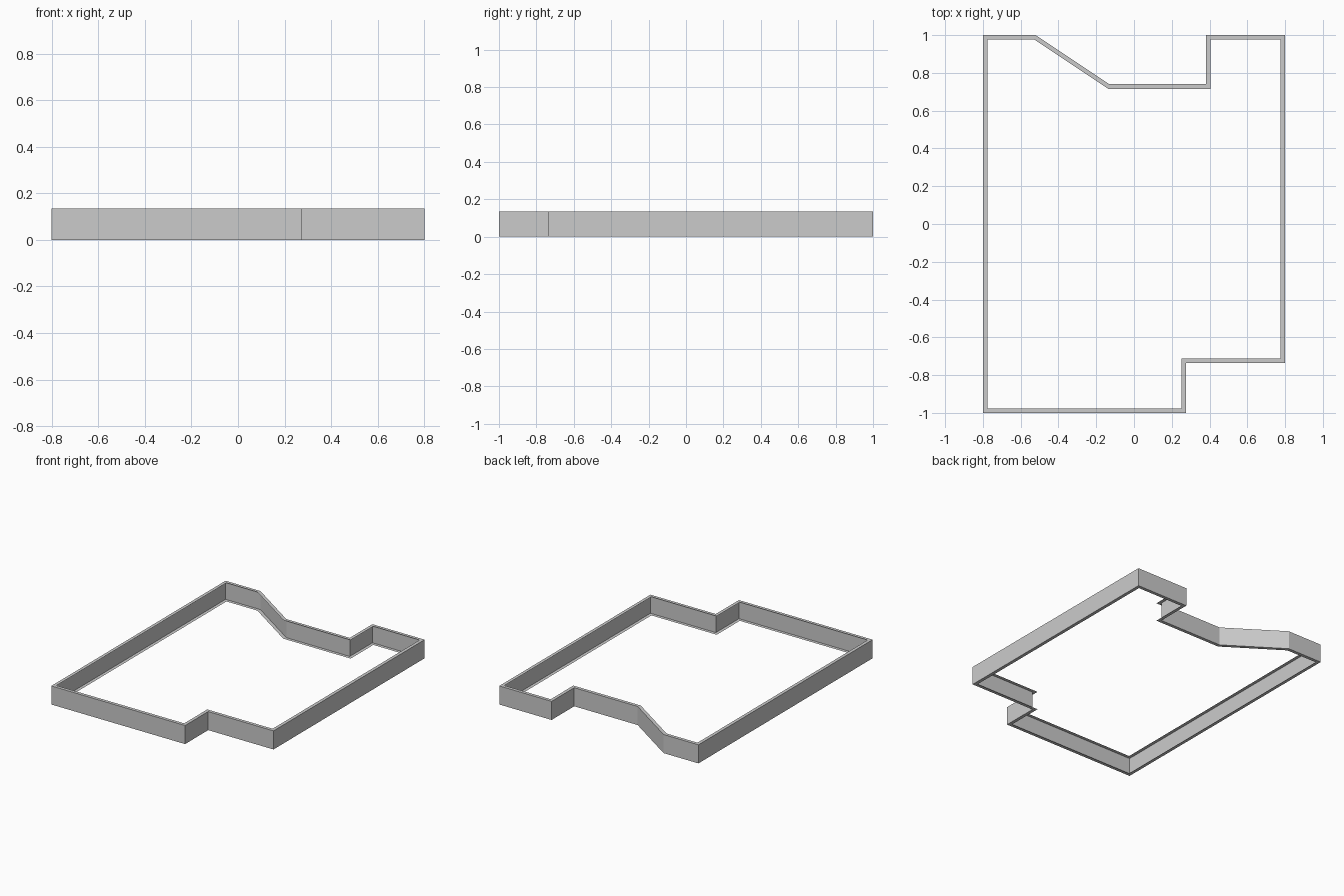
import bpy, bmesh
from mathutils import Vector

if "Cube" in bpy.data.objects:
    bpy.data.objects.remove(bpy.data.objects["Cube"])

HEIGHT, LIP = 0.135, 0.024

# Outer outline of the frame, counter-clockwise
outline = [Vector(p) for p in (
    (-0.8, -1), (0.275, -1), (0.275, -0.735), (0.8, -0.735), (0.8, 1),
    (0.38, 1), (0.38, 0.74), (-0.13, 0.74), (-0.52, 1), (-0.8, 1))]


def inset(points, d):
    """Mitred inward offset of a counter-clockwise outline."""
    result = []
    for i, p in enumerate(points):
        a = (p - points[i - 1]).normalized()
        b = (points[(i + 1) % len(points)] - p).normalized()
        na, nb = Vector((-a.y, a.x)), Vector((-b.y, b.x))
        result.append(p + (na + nb) * d / (1 + na.dot(nb)))
    return result


# Channel section: bottom lip, outer wall, top lip, open on the inside
inner = inset(outline, LIP)
bm = bmesh.new()
rings = [[bm.verts.new((p.x, p.y, z)) for p in pts]
         for pts, z in ((inner, 0), (outline, 0), (outline, HEIGHT), (inner, HEIGHT))]
n = len(outline)
for low, high in zip(rings, rings[1:]):
    for i in range(n):
        j = (i + 1) % n
        bm.faces.new((low[i], low[j], high[j], high[i]))

mesh = bpy.data.meshes.new("perimeter_wall")
bm.to_mesh(mesh)
bm.free()
wall = bpy.data.objects.new("perimeter_wall", mesh)
bpy.context.collection.objects.link(wall)
